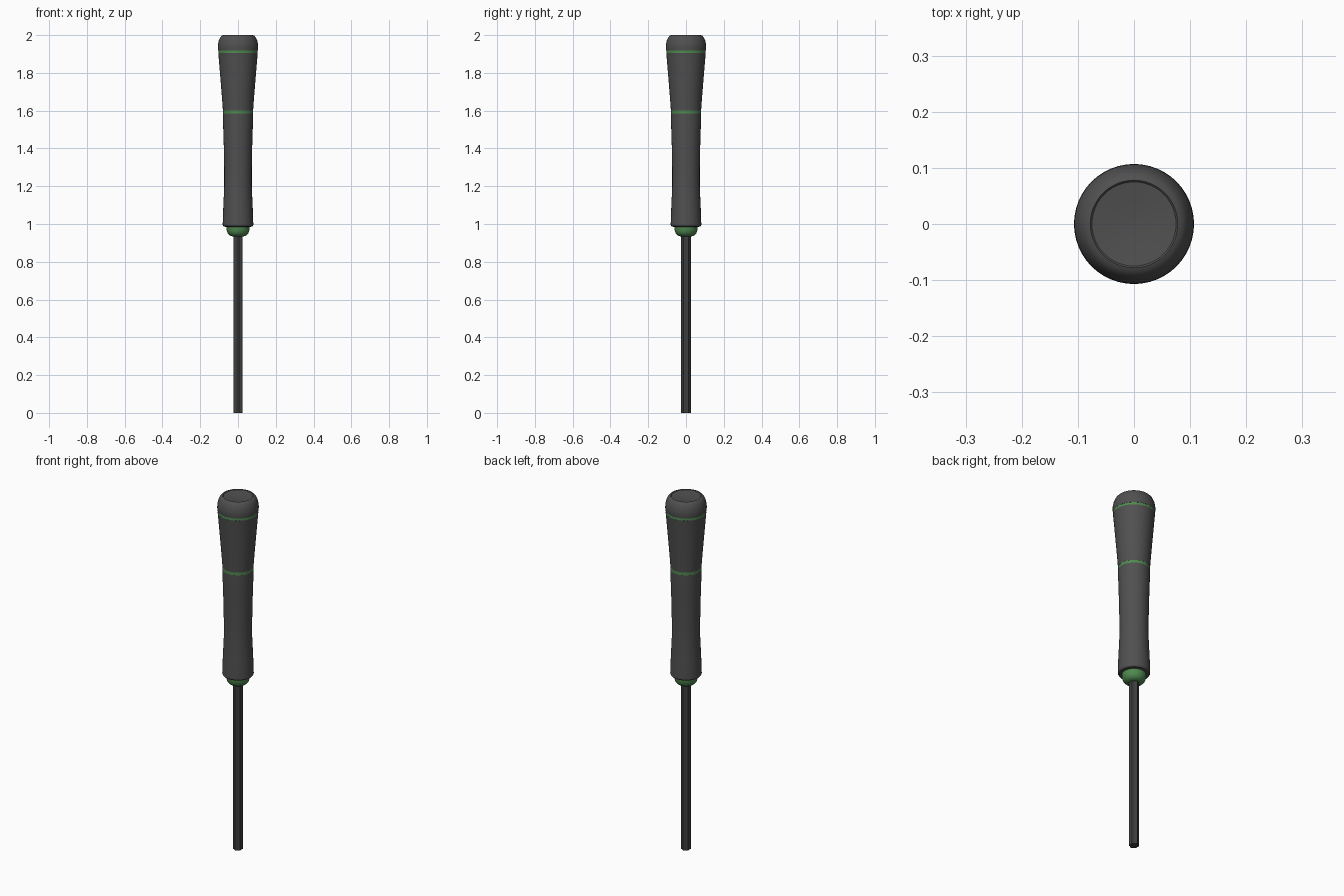
import bpy, bmesh
from math import sin, cos, pi, radians

if "Cube" in bpy.data.objects:
    bpy.data.objects.remove(bpy.data.objects["Cube"])


def material(name, rgb):
    m = bpy.data.materials.new(name)
    m.diffuse_color = (*rgb, 1)
    m.use_nodes = True
    m.node_tree.nodes["Principled BSDF"].inputs["Base Color"].default_value = m.diffuse_color
    return m


GREY = material("dark_grey", (0.08, 0.08, 0.08))
GREEN = material("green", (0.08, 0.25, 0.08))
STEEL = material("dark_steel", (0.05, 0.05, 0.05))


def finish(name, bm, mat, angle=30):
    bmesh.ops.remove_doubles(bm, verts=bm.verts, dist=1e-5)
    bmesh.ops.recalc_face_normals(bm, faces=bm.faces)
    me = bpy.data.meshes.new(name)
    bm.to_mesh(me)
    bm.free()
    me.materials.append(mat)
    ob = bpy.data.objects.new(name, me)
    bpy.context.collection.objects.link(ob)
    bpy.ops.object.select_all(action='DESELECT')
    ob.select_set(True)
    bpy.context.view_layer.objects.active = ob
    bpy.ops.object.shade_smooth_by_angle(angle=radians(angle))
    return ob


def lathe(name, profile, mat, steps=48):
    # spin a (radius, z) profile around the z axis
    bm = bmesh.new()
    vs = [bm.verts.new((r, 0, z)) for r, z in profile]
    es = [bm.edges.new(p) for p in zip(vs, vs[1:])]
    bmesh.ops.spin(bm, geom=vs + es, cent=(0, 0, 0), axis=(0, 0, 1),
                   angle=2 * pi, steps=steps)
    return finish(name, bm, mat)


# lower grip, with a slight waist
lathe("lower_grip", [(0, 0.985), (0.066, 0.985), (0.076, 0.987), (0.081, 0.995),
                     (0.080, 1.04), (0.0765, 1.12), (0.073, 1.20), (0.073, 1.30),
                     (0.0755, 1.42), (0.078, 1.50), (0.080, 1.57),
                     (0.080, 1.584), (0, 1.584)], GREY)

# upper grip, flaring towards the cap
lathe("upper_grip", [(0, 1.60), (0.080, 1.60), (0.082, 1.63), (0.089, 1.72),
                     (0.0965, 1.81), (0.103, 1.89), (0.1045, 1.905),
                     (0, 1.905)], GREY)

# end cap with a shallow dished top
lathe("end_cap", [(0, 1.918), (0.105, 1.918), (0.107, 1.935), (0.106, 1.95),
                  (0.102, 1.97), (0.094, 1.988), (0.086, 1.997), (0.078, 2.0),
                  (0.075, 1.997), (0.04, 1.993), (0.015, 1.991), (0, 1.991)], GREY)

# green accent rings between the grip sections
for name, r, z0, z1 in (("middle_ring", 0.0795, 1.584, 1.60),
                        ("cap_ring", 0.104, 1.905, 1.918)):
    lathe(name, [(0, z0), (r, z0), (r, z1), (0, z1)], GREEN)

# green rounded collar at the shaft
lathe("collar", [(0, 0.935), (0.032, 0.935), (0.045, 0.940), (0.055, 0.951),
                 (0.060, 0.966), (0.061, 0.985), (0, 0.985)], GREEN)

# six-lobed steel shaft
bm = bmesh.new()
ring = []
for i in range(36):
    a = pi / 2 + 2 * pi * i / 36
    r = 0.0235 + 0.0025 * cos(6 * (a - pi / 2))
    ring.append(bm.verts.new((r * cos(a), r * sin(a), 0)))
face = bm.faces.new(ring)
top = bmesh.ops.extrude_face_region(bm, geom=[face], use_keep_orig=True)["geom"]
bmesh.ops.translate(bm, vec=(0, 0, 0.95),
                    verts=[v for v in top if isinstance(v, bmesh.types.BMVert)])
finish("shaft", bm, STEEL, 25)
